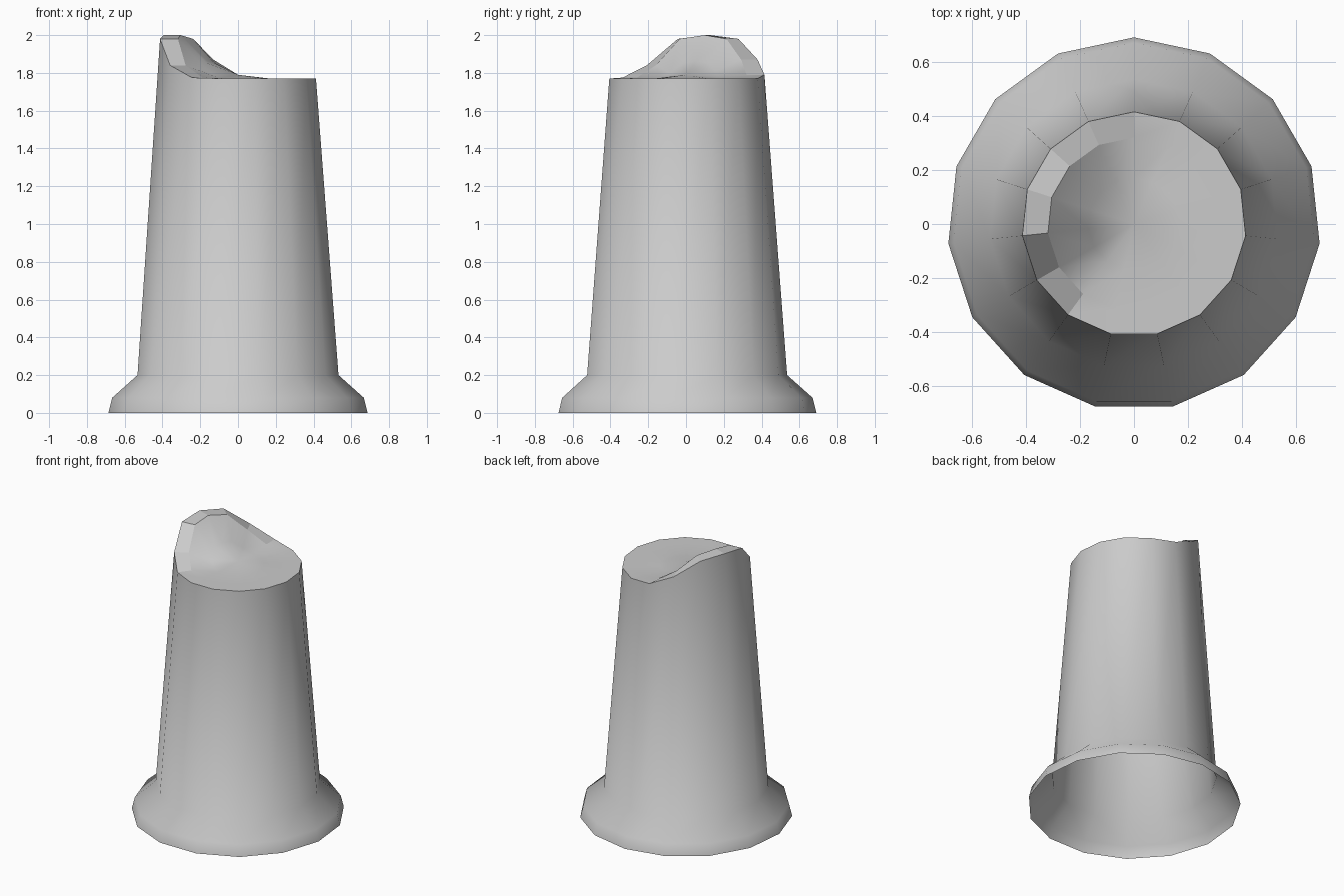
import bpy, bmesh
from math import sin, cos, radians

cube = bpy.data.objects.get("Cube")
if cube:
    bpy.data.objects.remove(cube, do_unlink=True)

SIDES = 15
FLOOR = 1.77
# Height of the raised lip above the floor, by step round from the back
LIP = {0: 0.02, 1: 0.10, 2: 0.21, 3: 0.23, 4: 0.21, 5: 0.07, 6: 0.005}

grey = bpy.data.materials.new("plain_grey")
grey.use_nodes = True
colour = (0.6, 0.6, 0.6, 1)
grey.diffuse_color = colour
grey.node_tree.nodes["Principled BSDF"].inputs["Base Color"].default_value = colour

bm = bmesh.new()


def ring(radius, z, lift=0.0):
    """One ring of vertices; lift scales the lip height added to z."""
    verts = []
    for k in range(SIDES):
        a = radians(90 + k * 360 / SIDES)
        verts.append(bm.verts.new((radius * cos(a), radius * sin(a),
                                   z + lift * LIP.get(k, 0))))
    return verts


def bridge(a, b):
    return [bm.faces.new((a[i], a[(i + 1) % SIDES], b[(i + 1) % SIDES], b[i]))
            for i in range(SIDES)]


# Flared foot and tapering wall, open underneath
foot = ring(0.69, 0)
foot_top = ring(0.67, 0.08)
neck = ring(0.535, 0.2)
rim = ring(0.415, FLOOR, 1)
for low, high in ((foot, foot_top), (foot_top, neck), (neck, rim)):
    bridge(low, high)

# Faceted ledge, then a scooped slope down to the flat top
ledge_inner = ring(0.32, FLOOR, 1)
slope = ring(0.17, FLOOR, 0.4)
ledge = bridge(rim, ledge_inner)
bridge(ledge_inner, slope)
centre = bm.verts.new((0, 0, FLOOR + 0.02))
for i in range(SIDES):
    bm.faces.new((slope[i], slope[(i + 1) % SIDES], centre))
bm.faces.index_update()
ledge_ids = [f.index for f in ledge[:6]]

mesh = bpy.data.meshes.new("flared_post")
bm.to_mesh(mesh)
bm.free()
mesh.materials.append(grey)
post = bpy.data.objects.new("flared_post", mesh)
bpy.context.collection.objects.link(post)

# Smooth walls with a crisp rim and flat ledge facets
bpy.ops.object.select_all(action="DESELECT")
post.select_set(True)
bpy.context.view_layer.objects.active = post
bpy.ops.object.shade_smooth_by_angle(angle=radians(50))
for i in ledge_ids:
    mesh.polygons[i].use_smooth = False
